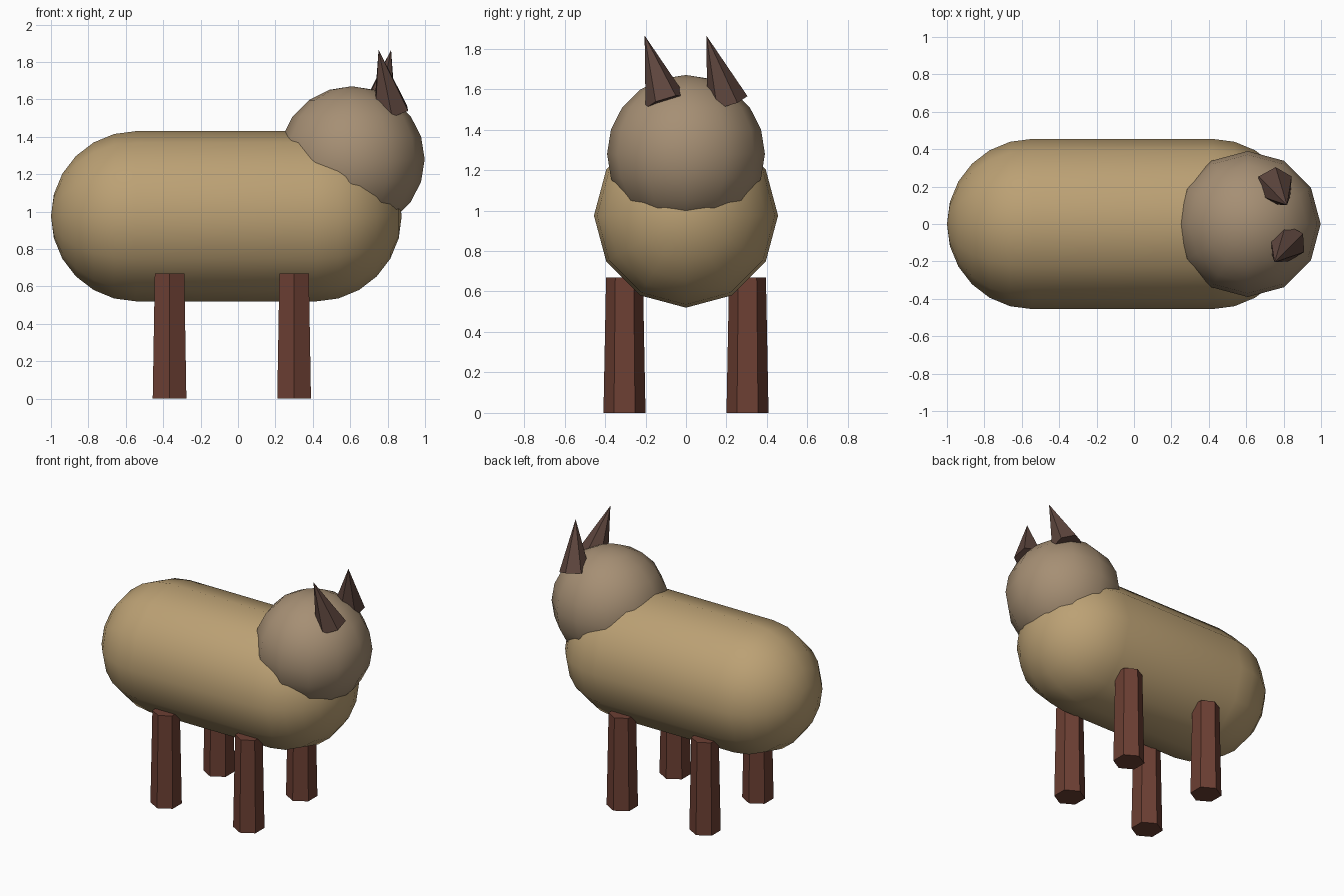
import bpy, bmesh
from math import sin, cos, pi, radians
from mathutils import Vector

if "Cube" in bpy.data.objects:
    bpy.data.objects.remove(bpy.data.objects["Cube"])


def material(name, rgb):
    m = bpy.data.materials.new(name)
    m.diffuse_color = (*rgb, 1)
    m.use_nodes = True
    m.node_tree.nodes["Principled BSDF"].inputs["Base Color"].default_value = m.diffuse_color
    return m


TAN = material("tan", (0.50, 0.355, 0.175))
TAUPE = material("taupe", (0.38, 0.275, 0.175))
RUST = material("rust", (0.15, 0.05, 0.033))
BROWN = material("brown", (0.11, 0.06, 0.047))


def finish(ob, name, mat, smooth=False):
    ob.name = ob.data.name = name
    ob.data.materials.append(mat)
    if smooth:
        ob.data.shade_smooth()


def cone(name, mat, loc, r1, r2, depth, rot=(0, 0, 0)):
    bpy.ops.mesh.primitive_cone_add(vertices=6, radius1=r1, radius2=r2,
                                    depth=depth, location=loc, rotation=rot)
    finish(bpy.context.object, name, mat)


# Body: capsule along x, a half-round profile spun in 12 steps
R, X0, X1, STEPS = 0.455, -0.545, 0.42, 6
profile = []
for i in range(STEPS + 1):
    a = i * pi / 2 / STEPS
    profile.append((X0 - R * cos(a), R * sin(a)))
profile += [(X0 + X1 - x, r) for x, r in reversed(profile)]
bm = bmesh.new()
verts = [bm.verts.new((x, 0, r)) for x, r in profile]
edges = [bm.edges.new(pair) for pair in zip(verts, verts[1:])]
bmesh.ops.spin(bm, geom=verts + edges, cent=(0, 0, 0), axis=(1, 0, 0),
               angle=2 * pi, steps=12)
bmesh.ops.remove_doubles(bm, verts=bm.verts[:], dist=1e-4)
bmesh.ops.recalc_face_normals(bm, faces=bm.faces[:])
mesh = bpy.data.meshes.new("body")
bm.to_mesh(mesh)
bm.free()
body = bpy.data.objects.new("body", mesh)
body.location = (0, 0, 0.975)
bpy.context.collection.objects.link(body)
finish(body, "body", TAN, smooth=True)

# Head
bpy.ops.mesh.primitive_uv_sphere_add(segments=12, ring_count=10, radius=0.39,
                                     location=(0.608, 0, 1.28))
finish(bpy.context.object, "head", TAUPE, smooth=True)

# Ears: both lean to -y, and cross-lean along x
for side, s in (("right", -1), ("left", 1)):
    cone(f"{side}_ear", BROWN, (0.785, s * 0.1525, 1.70), 0.104, 0, 0.352,
         (0.3, s * 0.2, 0))

# Legs: tapered six-sided posts
for end, x in (("back", -0.366), ("front", 0.30)):
    for side, s in (("right", -1), ("left", 1)):
        cone(f"{end}_{side}_leg", RUST, (x, s * 0.304, 0.335), 0.104, 0.091, 0.67)
